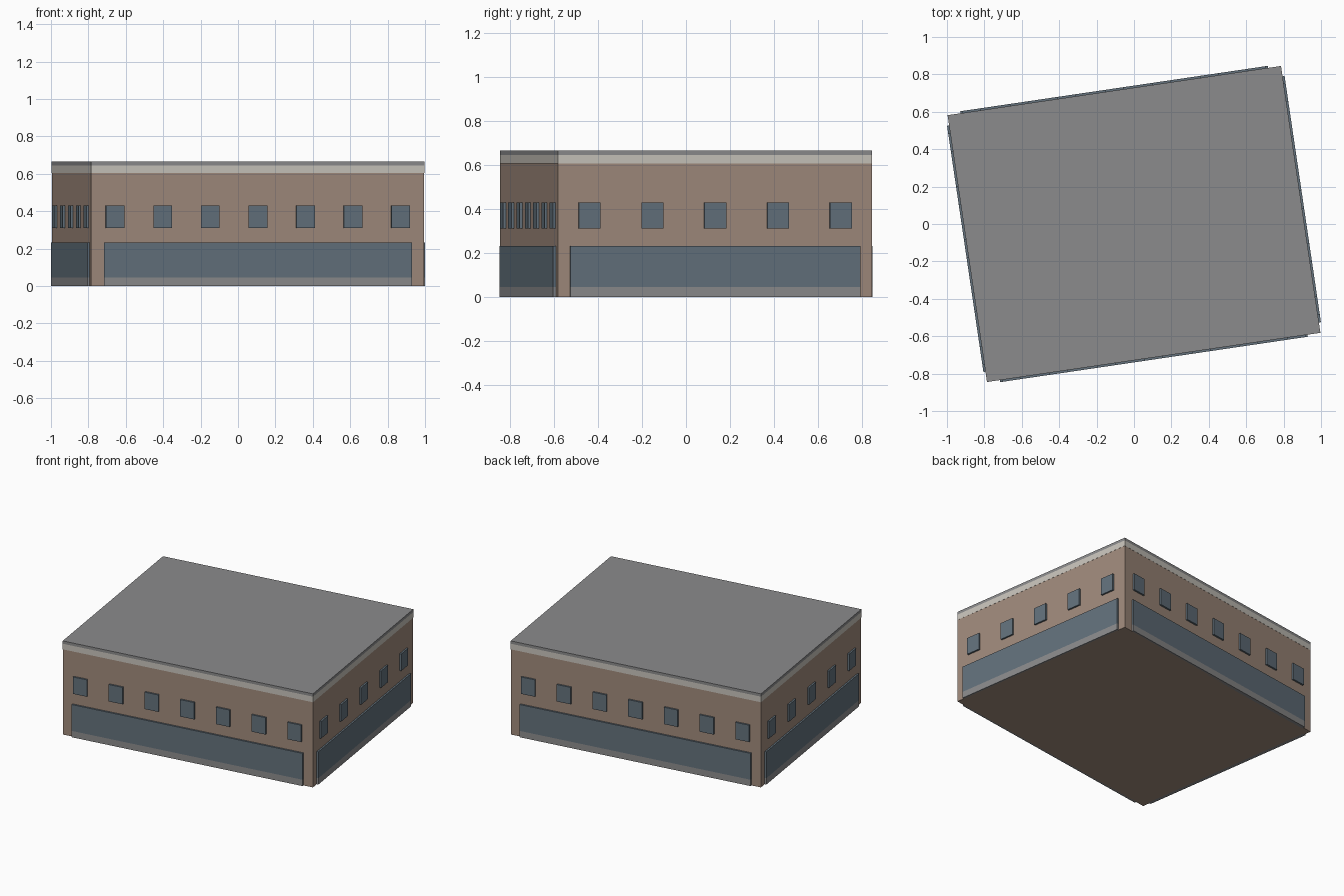
import bpy
import math
from mathutils import Matrix, Vector

cube = bpy.data.objects.get("Cube")
if cube:
    bpy.data.objects.remove(cube, do_unlink=True)

WIDTH, DEPTH, HEIGHT = 1.80, 1.44, 0.665
TURN = Matrix.Rotation(math.radians(8.4), 4, 'Z')


def material(name, rgb):
    m = bpy.data.materials.new(name)
    m.use_nodes = True
    m.diffuse_color = (*rgb, 1)
    m.node_tree.nodes["Principled BSDF"].inputs["Base Color"].default_value = (*rgb, 1)
    return m


brick = material("tan wall", (0.35, 0.255, 0.20))
glass = material("slate glass", (0.125, 0.165, 0.20))
grey = material("roof grey", (0.26, 0.26, 0.265))
trim = material("pale trim", (0.58, 0.55, 0.50))


def box(name, size, z0, z1, mat, place=Matrix(), offset=(0, 0)):
    """Box given by plan size, bottom and top, turned with the building."""
    bpy.ops.mesh.primitive_cube_add(size=1)
    ob = bpy.context.object
    ob.name = name
    scale = Matrix.Diagonal((size[0], size[1], z1 - z0, 1))
    shift = Matrix.Translation(Vector((offset[0], offset[1], (z0 + z1) / 2)))
    ob.data.transform(TURN @ place @ shift @ scale)
    ob.data.materials.append(mat)
    return ob


# Main block, cornice band and roof slab
box("walls", (WIDTH, DEPTH), 0, 0.605, brick)
box("cornice", (WIDTH + 0.002, DEPTH + 0.002), 0.605, 0.645, trim)
box("roof", (WIDTH + 0.002, DEPTH + 0.002), 0.645, HEIGHT, grey)

# Each side: shopfront, its plinth, and a row of upper windows
sides = [("front", 0, WIDTH, DEPTH, 7), ("left", 90, DEPTH, WIDTH, 5),
         ("back", 180, WIDTH, DEPTH, 7), ("right", 270, DEPTH, WIDTH, 5)]
OUT = 0.012
for side, angle, length, across, count in sides:
    place = Matrix.Rotation(math.radians(angle), 4, 'Z')
    face = -across / 2
    span = (length * 0.924, OUT * 2)
    box(side + "_shopfront", span, 0.045, 0.232, glass, place, (0, face))
    box(side + "_plinth", span, 0, 0.045, grey, place, (0, face))
    for i in range(count):
        x = (i + 0.5) * length / count - length / 2
        box(f"{side}_window_{i + 1}", (0.10, OUT * 2), 0.31, 0.43, glass,
            place, (x, face))
